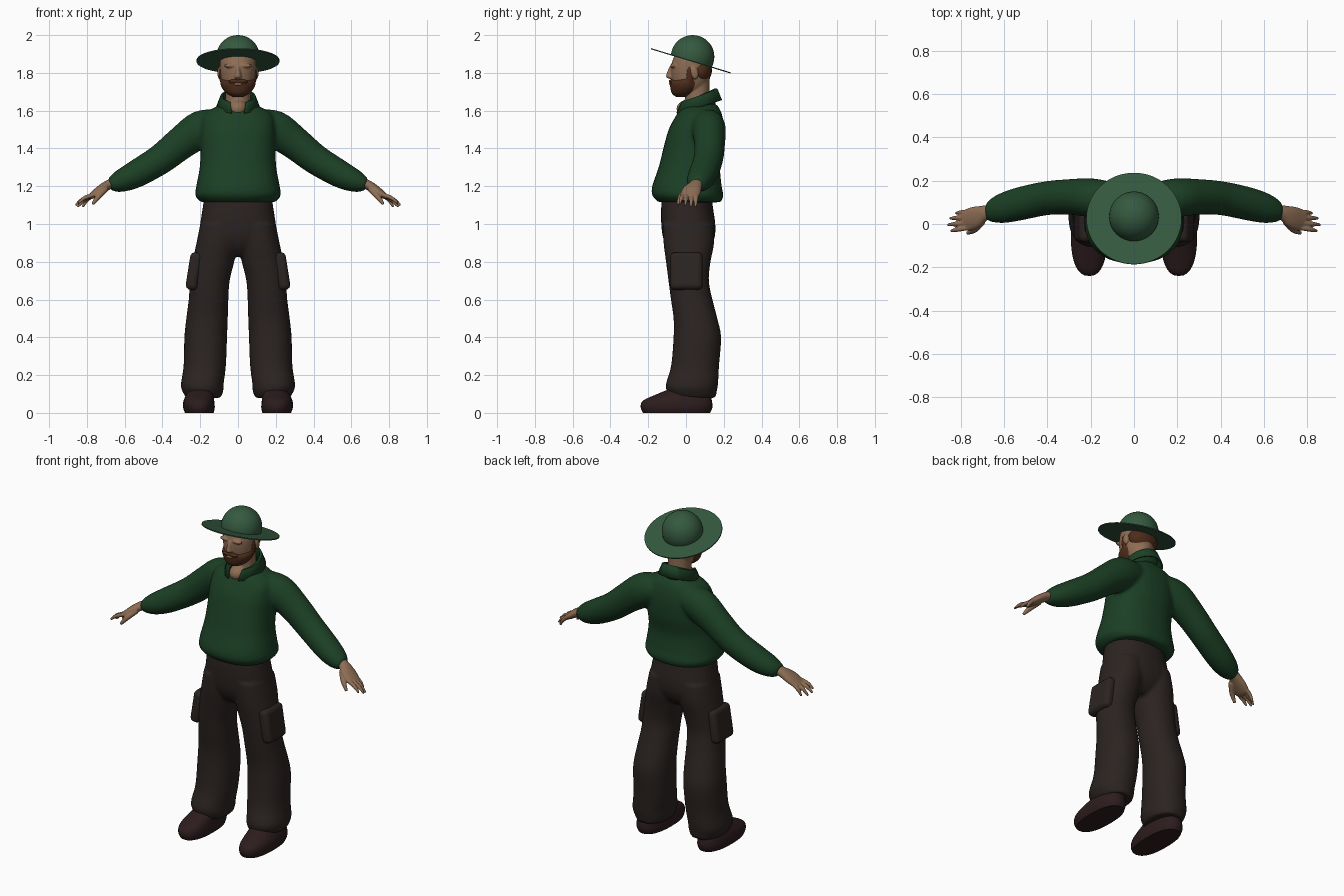
import bpy, bmesh, math
from mathutils import Vector, Matrix

if "Cube" in bpy.data.objects:
    bpy.data.objects.remove(bpy.data.objects["Cube"])


def material(name, rgb):
    m = bpy.data.materials.new(name)
    m.diffuse_color = (*rgb, 1)
    m.use_nodes = True
    m.node_tree.nodes["Principled BSDF"].inputs["Base Color"].default_value = m.diffuse_color
    return m


HAT = material("hat_green", (0.035, 0.10, 0.05))
KNIT = material("dark_green", (0.011, 0.05, 0.018))
TROUSER = material("dark_brown", (0.024, 0.017, 0.015))
LEATHER = material("shoe_brown", (0.026, 0.012, 0.013))
SKIN = material("skin", (0.27, 0.155, 0.09))
HAIR = material("hair_brown", (0.075, 0.026, 0.011))


def catmull(rows, steps):
    """Smoothly interpolate rows of numbers."""
    out = []
    for i in range(len(rows) - 1):
        a, b = rows[max(i - 1, 0)], rows[i]
        c, d = rows[i + 1], rows[min(i + 2, len(rows) - 1)]
        for s in range(steps):
            t = s / steps
            out.append([0.5 * (2 * q + (r - p) * t + (2 * p - 5 * q + 4 * r - w) * t * t
                               + (3 * q - p - 3 * r + w) * t ** 3)
                        for p, q, r, w in zip(a, b, c, d)])
    return out + [list(rows[-1])]


def tube(bm, rows, upright=True, power=2.0, n=32, steps=4):
    """Closed loft of rows (x, y, z, radius_a, radius_b).
    upright: level rings, radii along x and y; otherwise rings follow the path,
    radius_a along y and radius_b across it."""
    rows = catmull(rows, steps)
    rings = []
    for i, (x, y, z, ra, rb) in enumerate(rows):
        u, v = Vector((1, 0, 0)), Vector((0, 1, 0))
        if not upright:
            t = Vector(rows[min(i + 1, len(rows) - 1)][:3]) - Vector(rows[max(i - 1, 0)][:3])
            t.normalize()
            u = (v - t * v.dot(t)).normalized()
            v = t.cross(u)
        ring = []
        for k in range(n):
            c, s = math.cos(2 * math.pi * k / n), math.sin(2 * math.pi * k / n)
            c = math.copysign(abs(c) ** (2 / power), c)
            s = math.copysign(abs(s) ** (2 / power), s)
            ring.append(bm.verts.new(Vector((x, y, z)) + u * ra * c + v * rb * s))
        rings.append(ring)
    for a, b in zip(rings, rings[1:]):
        for k in range(n):
            bm.faces.new((a[k], a[(k + 1) % n], b[(k + 1) % n], b[k]))
    bm.faces.new(rings[0][::-1])
    bm.faces.new(rings[-1])


def ball(bm, centre, radii, tilt=0):
    m = Matrix.Translation(centre) @ Matrix.Rotation(tilt, 4, 'X') @ Matrix.Diagonal((*radii, 1))
    bmesh.ops.create_uvsphere(bm, u_segments=24, v_segments=16, radius=1, matrix=m)


def finish(name, bm, mat, mirror=False, voxel=0, smooth=4, angle=50):
    bmesh.ops.recalc_face_normals(bm, faces=bm.faces)
    me = bpy.data.meshes.new(name)
    bm.to_mesh(me)
    bm.free()
    me.materials.append(mat)
    ob = bpy.data.objects.new(name, me)
    bpy.context.collection.objects.link(ob)
    bpy.ops.object.select_all(action='DESELECT')
    ob.select_set(True)
    bpy.context.view_layer.objects.active = ob
    bpy.ops.object.shade_smooth_by_angle(angle=math.radians(angle))
    if mirror:
        md = ob.modifiers.new("Mirror", 'MIRROR')
        md.use_mirror_merge = False
    if voxel:
        md = ob.modifiers.new("Blend", 'REMESH')
        md.mode, md.voxel_size, md.use_smooth_shade = 'VOXEL', voxel, True
        md = ob.modifiers.new("Soften", 'SMOOTH')
        md.factor, md.iterations = 0.5, smooth
    return ob


# Sweater: body with both sleeves blended in
bm = bmesh.new()
tube(bm, [(0, .02, 1.115, .195, .165), (0, .01, 1.15, .226, .188), (0, .005, 1.20, .221, .184),
          (0, .018, 1.30, .203, .163), (0, .04, 1.40, .198, .160), (0, .056, 1.50, .198, .148),
          (0, .07, 1.575, .185, .122), (0, .075, 1.615, .13, .10), (0, .08, 1.635, .07, .08)],
     power=2.3)
for s in (-1, 1):
    tube(bm, [(s * .08, .10, 1.535, .085, .07), (s * .19, .12, 1.505, .09, .098),
              (s * .30, .125, 1.43, .082, .088), (s * .41, .118, 1.343, .078, .08),
              (s * .54, .09, 1.265, .076, .073), (s * .62, .068, 1.228, .066, .06),
              (s * .665, .056, 1.212, .048, .042), (s * .68, .054, 1.207, .036, .03)], upright=False)
finish("sweater", bm, KNIT, voxel=.01, smooth=6)

# Turned-over collar, open in a V at the front
bm = bmesh.new()
rows = [(12, .085, 1.575, 1.63), (30, .088, 1.64, 1.715), (26, .096, 1.642, 1.712), (16, .118, 1.585, 1.655)]
grid = []
for start, r, z_front, z_back in rows:
    line = []
    for k in range(41):
        a = math.radians(start + (360 - 2 * start) * k / 40)
        f = (1 - math.cos(a)) / 2
        rad = r - .012 * f
        line.append(bm.verts.new((rad * math.sin(a), .068 - rad * 1.03 * math.cos(a) + .01 * f,
                                  z_front + (z_back - z_front) * f)))
    grid.append(line)
for a, b in zip(grid, grid[1:]):
    for k in range(40):
        bm.faces.new((a[k], a[k + 1], b[k + 1], b[k]))
ob = finish("collar", bm, KNIT)
md = ob.modifiers.new("Thickness", 'SOLIDIFY')
md.thickness, md.offset = .008, 0

# Trousers: hips and two baggy legs
bm = bmesh.new()
tube(bm, [(0, .005, 1.15, .178, .13), (0, .006, 1.08, .188, .138), (0, .012, 1.0, .20, .143),
          (0, .015, .93, .20, .137), (0, .015, .87, .15, .11), (0, .015, .83, .05, .07)], power=2.3)
for s in (-1, 1):
    tube(bm, [(s * .095, .012, 1.0, .105, .135), (s * .11, .015, .9, .11, .134),
              (s * .130, .012, .8, .110, .118), (s * .149, .014, .7, .105, .107),
              (s * .156, .030, .6, .105, .110), (s * .164, .050, .5, .110, .116),
              (s * .171, .060, .4, .113, .126), (s * .176, .048, .25, .112, .127),
              (s * .189, .032, .155, .113, .138), (s * .187, .030, .12, .110, .134),
              (s * .183, .036, .08, .092, .122)], power=2.2)
finish("trousers", bm, TROUSER, voxel=.01)

# Cargo pockets on the thighs
bm = bmesh.new()
m = (Matrix.Translation((.233, .002, .75)) @ Matrix.Rotation(math.radians(-9), 4, 'Y')
     @ Matrix.Diagonal((.064, .172, .20, 1)))
bmesh.ops.create_cube(bm, size=1, matrix=m)
ob = finish("cargo_pocket", bm, TROUSER, mirror=True)
md = ob.modifiers.new("Round", 'BEVEL')
md.width, md.segments = .026, 4

# Shoes
bm = bmesh.new()
tube(bm, [(.205, -.05, 0, .076, .178), (.207, -.05, .03, .084, .19), (.207, -.045, .065, .081, .182),
          (.20, -.012, .10, .072, .14), (.19, .03, .14, .06, .085)], power=2.4)
finish("shoe", bm, LEATHER, mirror=True)

# Hands: palm, four fingers and thumb
bm = bmesh.new()
tube(bm, [(.645, .06, 1.225, .03, .026), (.69, .05, 1.205, .036, .026), (.73, .032, 1.18, .05, .024),
          (.77, .018, 1.152, .05, .018), (.79, .014, 1.142, .042, .012)], upright=False, n=20)
for y0, tip in ((.056, (.822, .050, 1.09)), (.031, (.85, .026, 1.09)),
                (.006, (.86, -.004, 1.10)), (-.017, (.845, -.032, 1.11))):
    a, b = Vector((.765, y0, 1.155)), Vector(tip)
    mid = a.lerp(b, .55) + Vector((.004, 0, .007))
    tube(bm, [(*a, .0115, .012), (*mid, .011, .011), (*b, .006, .006)], upright=False, n=12)
tube(bm, [(.70, .015, 1.185, .02, .016), (.735, -.025, 1.15, .015, .016), (.77, -.043, 1.105, .008, .008)],
     upright=False, n=12)
finish("hand", bm, SKIN, mirror=True, voxel=.004, smooth=3)

# Head with neck, nose, brow, ears and the bare throat
bm = bmesh.new()
tube(bm, [(0, .06, 1.56, .075, .07), (0, .06, 1.64, .066, .065), (0, .06, 1.76, .066, .065)])
tube(bm, [(0, -.015, 1.685, .035, .035), (0, .015, 1.715, .075, .08), (0, .025, 1.77, .091, .102),
          (0, .026, 1.83, .096, .106), (0, .034, 1.885, .094, .098), (0, .036, 1.93, .07, .07)])
ball(bm, (0, .02, 1.61), (.055, .07, .05))
tube(bm, [(0, -.075, 1.835, .010, .012), (0, -.084, 1.80, .013, .018), (0, -.083, 1.778, .02, .022),
          (0, -.076, 1.768, .012, .012)], n=16)
for s in (-1, 1):
    ball(bm, (s * .04, -.068, 1.838), (.034, .016, .011))
    ball(bm, (s * .098, .045, 1.80), (.011, .02, .034), .2)
finish("head", bm, SKIN, voxel=.005, smooth=3)

# Beard, moustache and sideburns
bm = bmesh.new()
tube(bm, [(0, -.022, 1.672, .025, .03), (0, -.012, 1.69, .06, .062), (0, .0, 1.72, .085, .083),
          (0, .008, 1.75, .094, .09), (0, .025, 1.775, .088, .07)])
for s in (-1, 1):
    ball(bm, (s * .088, .022, 1.795), (.013, .02, .05))
    ball(bm, (s * .022, -.078, 1.756), (.03, .014, .010))
finish("beard", bm, HAIR, voxel=.005, smooth=3)

# Lips
bm = bmesh.new()
ball(bm, (0, -.080, 1.741), (.022, .009, .008))
finish("lips", bm, SKIN)

# Hair at the back of the head
bm = bmesh.new()
ball(bm, (0, .075, 1.81), (.095, .062, .068), -.2)
finish("hair", bm, HAIR)

# Hat: domed crown cut off at the tilted, thin flat brim
tilt = math.radians(-16.9)
centre = Vector((0, .025, 1.864))
normal = Matrix.Rotation(tilt, 3, 'X') @ Vector((0, 0, 1))
bm = bmesh.new()
bmesh.ops.create_uvsphere(bm, u_segments=40, v_segments=24, radius=.115,
                          matrix=Matrix.Translation((0, .035, 1.885)))
bmesh.ops.bisect_plane(bm, geom=bm.verts[:] + bm.edges[:] + bm.faces[:], plane_co=centre,
                       plane_no=normal, clear_inner=True)
finish("hat_crown", bm, HAT)
bm = bmesh.new()
bmesh.ops.create_cone(bm, cap_ends=True, segments=64, radius1=.22, radius2=.22, depth=.006,
                      matrix=Matrix.Translation(centre) @ Matrix.Rotation(tilt, 4, 'X'))
finish("hat_brim", bm, HAT, angle=30)
